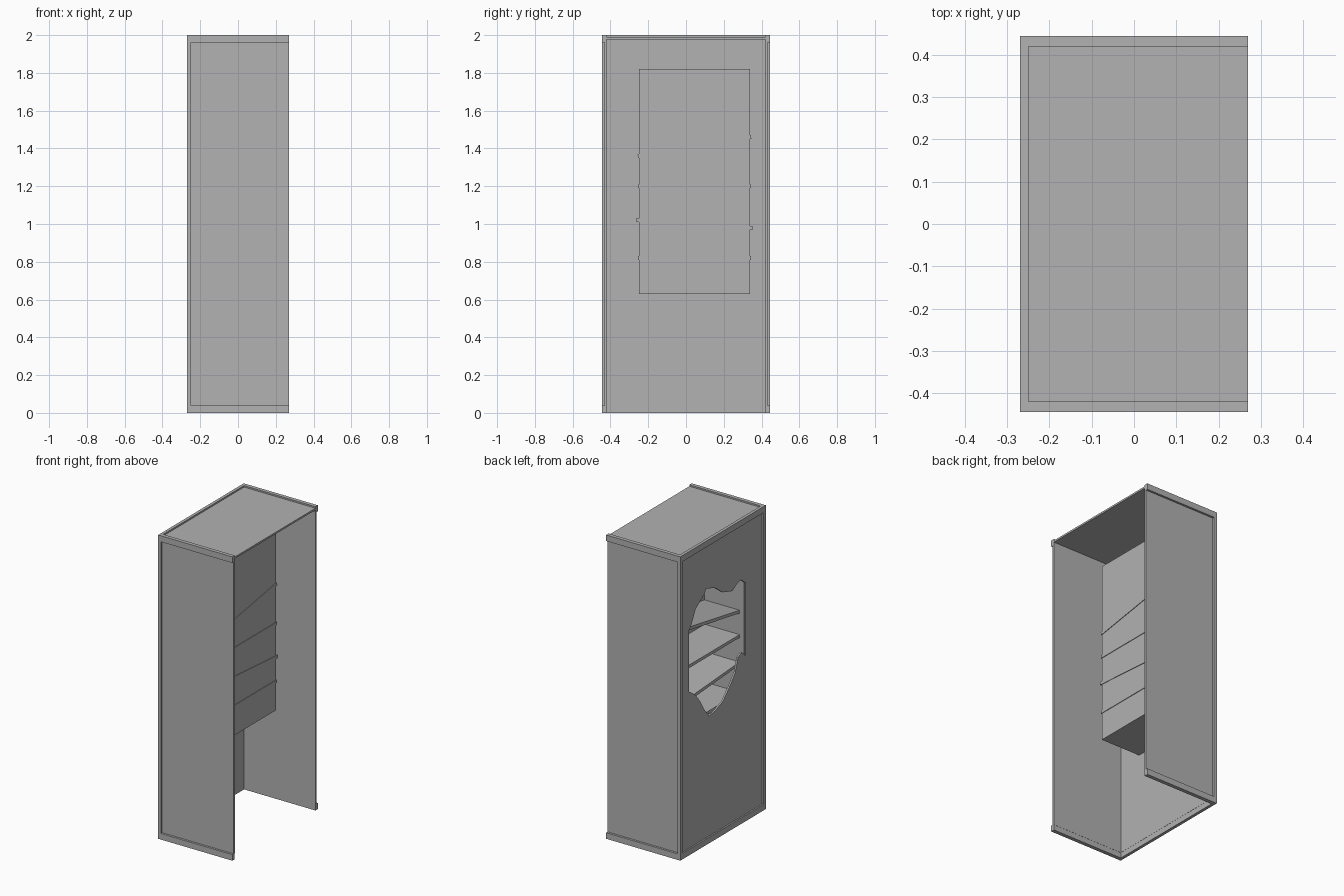
import bpy, bmesh, math

cube = bpy.data.objects.get("Cube")
if cube:
    bpy.data.objects.remove(cube, do_unlink=True)

GREY = (0.445, 0.445, 0.445, 1)
mat = bpy.data.materials.new("plain_grey")
mat.use_nodes = True
mat.diffuse_color = GREY
mat.node_tree.nodes["Principled BSDF"].inputs["Base Color"].default_value = GREY

W, D, H = 0.27, 0.445, 2.0      # half width, half depth, height
RX, RY, RZ = 0.02, 0.025, 0.04  # frame bar sizes along each axis


def add_object(name, bm):
    mesh = bpy.data.meshes.new(name)
    bm.to_mesh(mesh)
    bm.free()
    mesh.materials.append(mat)
    obj = bpy.data.objects.new(name, mesh)
    bpy.context.collection.objects.link(obj)
    return obj


def box(name, x, y, z, tilt=0):
    """Box from (min, max) pairs, optionally tilted about x."""
    bm = bmesh.new()
    bmesh.ops.create_cube(bm, size=1)
    bmesh.ops.scale(bm, verts=bm.verts, vec=[b - a for a, b in (x, y, z)])
    obj = add_object(name, bm)
    obj.location = [(a + b) / 2 for a, b in (x, y, z)]
    obj.rotation_euler.x = tilt
    return obj


# Frame: posts, rails and recessed panels on both long sides
for label, s in (("front", -1), ("back", 1)):
    bar_y = sorted((s * D, s * (D - RY)))
    box(label + "_post", (-W, -W + RX), bar_y, (RZ, H - RZ))
    box(label + "_bottom_rail", (-W, W), bar_y, (0, RZ))
    box(label + "_top_rail", (-W, W), bar_y, (H - RZ, H))
    box(label + "_panel", (-W + RX / 2, W),
        sorted((s * 0.431, s * 0.419)), (RZ * 0.9, H - RZ * 0.9))

inner = (-D + RY, D - RY)
box("side_bottom_rail", (-W, -W + RX), inner, (0, RZ))
box("side_top_rail", (-W, -W + RX), inner, (H - RZ, H))
box("top_panel", (-W + RX, W), inner, (1.978, 1.99))

# Side panel with a ragged opening cut through it
side = box("side_panel", (-0.26, -0.249), inner, (RZ * 0.9, H - RZ * 0.9))
ragged = [
    (.34, 1.47), (.31, 1.51), (.27, 1.59), (.18, 1.65), (.16, 1.68),
    (.07, 1.65), (-.01, 1.59), (-.11, 1.56), (-.16, 1.59), (-.2, 1.6),
    (-.25, 1.56), (-.25, 1.08), (-.21, 1.12), (-.17, 1.1), (-.14, 1.01),
    (-.09, .95), (-.01, .87), (.07, .84), (.13, .83), (.18, .89),
    (.23, .97), (.28, 1.03), (.34, 1.07)]
bm = bmesh.new()
face = bm.faces.new([bm.verts.new((-0.3, y, z)) for y, z in ragged])
ext = bmesh.ops.extrude_face_region(bm, geom=[face])
new = [g for g in ext["geom"] if isinstance(g, bmesh.types.BMVert)]
bmesh.ops.translate(bm, verts=new, vec=(0.1, 0, 0))
bmesh.ops.recalc_face_normals(bm, faces=bm.faces)
cutter = add_object("opening_cutter", bm)
cutter.hide_render = True
cut = side.modifiers.new("opening", "BOOLEAN")
cut.operation = "DIFFERENCE"
cut.solver = "EXACT"
cut.object = cutter
bpy.context.view_layer.objects.active = side
bpy.ops.object.modifier_apply(modifier="opening")
bpy.data.objects.remove(cutter, do_unlink=True)

# Inner cupboard: thin shell open towards the ragged opening
NX, NY, NZ = (-0.25, 0.04), (-0.25, 0.34), (0.63, 1.82)
T = 0.003
box("cupboard_back", (NX[1] - T, NX[1]), NY, NZ)
box("cupboard_floor", NX, NY, (NZ[0], NZ[0] + T))
box("cupboard_roof", NX, NY, (NZ[1] - T, NZ[1]))
box("cupboard_front_wall", NX, (NY[0], NY[0] + T), NZ)
box("cupboard_back_wall", NX, (NY[1] - T, NY[1]), NZ)

# Shelves: two level, two slipped out of place
mid = sum(NY) / 2
for i, (z, rise, half) in enumerate(
        [(0.82, 0, 0.3), (1.0, -0.04, 0.308), (1.2, 0, 0.3), (1.41, 0.1, 0.304)]):
    box(f"shelf_{i + 1}", (-0.217, 0.044), (mid - half, mid + half),
        (z - 0.01, z + 0.01), math.atan2(rise, 0.59))
